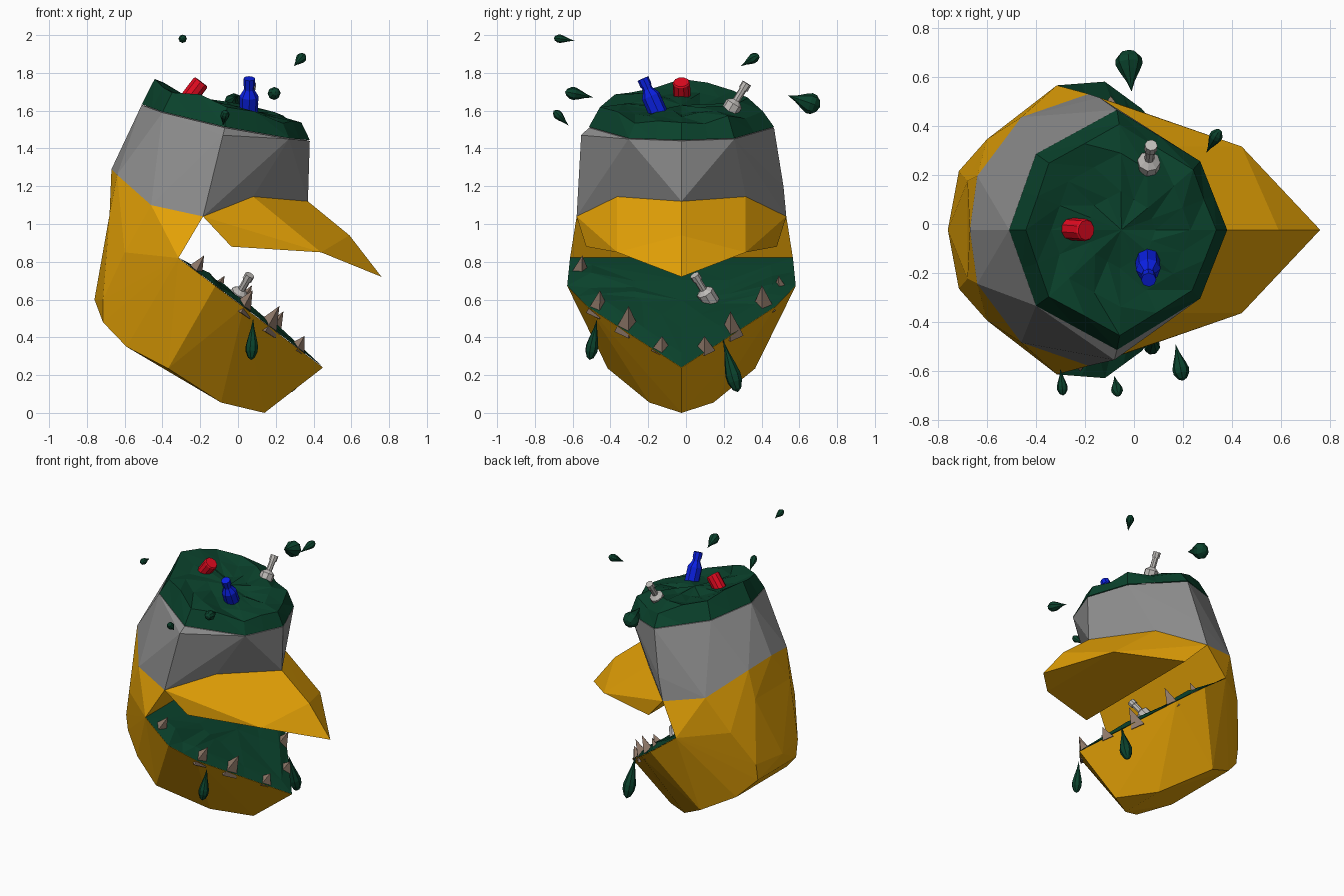
import bpy, bmesh, math, random
from mathutils import Vector

if "Cube" in bpy.data.objects:
    bpy.data.objects.remove(bpy.data.objects["Cube"])

random.seed(11)
YC = -0.024  # symmetry plane of the head


def mat(name, r, g, b):
    m = bpy.data.materials.new(name)
    m.diffuse_color = (r, g, b, 1)
    m.use_nodes = True
    m.node_tree.nodes["Principled BSDF"].inputs["Base Color"].default_value = m.diffuse_color
    return m


YELLOW = mat("ochre_yellow", 0.79, 0.365, 0.002)
GRAY = mat("mid_gray", 0.27, 0.27, 0.27)
GREEN = mat("dark_green", 0.003, 0.054, 0.025)
RED = mat("red", 0.75, 0.003, 0.014)
BLUE = mat("blue", 0.003, 0.014, 0.75)
PALE = mat("pale_gray", 0.52, 0.50, 0.48)
TAN = mat("tooth_tan", 0.26, 0.18, 0.135)


def finish(name, bm, material):
    bmesh.ops.recalc_face_normals(bm, faces=bm.faces)
    me = bpy.data.meshes.new(name)
    bm.to_mesh(me)
    bm.free()
    me.materials.append(material)
    ob = bpy.data.objects.new(name, me)
    bpy.context.collection.objects.link(ob)
    return ob


def hull(name, material, *half_lists, extra=()):
    """Faceted solids, each the hull of half points mirrored over YC, plus one-sided extras."""
    bm = bmesh.new()
    for pts in half_lists:
        vs = [bm.verts.new((x, YC + s * y, z)) for x, y, z in pts
              for s in ((1, -1) if y else (1,))]
        vs += [bm.verts.new(p) for p in extra]
        res = bmesh.ops.convex_hull(bm, input=vs)
        junk = {g for g in res["geom_interior"] + res["geom_unused"]
                if isinstance(g, bmesh.types.BMVert)}
        bmesh.ops.delete(bm, geom=list(junk), context='VERTS')
    return finish(name, bm, material)


def sludge(name, half_rim, centre, rings, up, split=2):
    """Lumpy sheet: rim shrunk in rings toward a centre, each lifted and jittered."""
    right = [Vector((x, YC + y, z)) for x, y, z in half_rim]
    left = [Vector((x, YC - y, z)) for x, y, z in reversed(half_rim) if y]
    corners = right + left
    rim = [a.lerp(b, i / split) for a, b in zip(corners, corners[1:] + corners[:1])
           for i in range(split)]
    c, up, n = Vector(centre), Vector(up).normalized(), len(rim)
    bm = bmesh.new()
    loops = [[bm.verts.new(c.lerp(p, k) + up * (lift + random.uniform(-j, j))) for p in rim]
             for k, lift, j in rings]
    mid = bm.verts.new(c + up * rings[-1][1])
    for i in range(n):
        k = (i + 1) % n
        for a, b in zip(loops, loops[1:]):
            bm.faces.new((a[i], a[k], b[k]))
            bm.faces.new((a[i], b[k], b[i]))
        bm.faces.new((loops[-1][i], loops[-1][k], mid))
    return finish(name, bm, GREEN)


def lathe(name, start, end, profile, sides, material):
    """Closed turned shape; profile is (fraction along axis, radius)."""
    a, b = Vector(start), Vector(end)
    q = (b - a).to_track_quat('Z', 'Y')
    bm = bmesh.new()
    loops = []
    for t, r in profile:
        loops.append([bm.verts.new(a.lerp(b, t) + q @ Vector(
            (r * math.cos(math.tau * i / sides), r * math.sin(math.tau * i / sides), 0)))
            for i in range(sides)])
    for lo, hi in zip(loops, loops[1:]):
        for i in range(sides):
            k = (i + 1) % sides
            bm.faces.new((lo[i], lo[k], hi[k], hi[i]))
    bm.faces.new(loops[0])
    bm.faces.new(loops[-1])
    bmesh.ops.remove_doubles(bm, verts=bm.verts, dist=0.0006)
    return finish(name, bm, material)


# Shared corner points
cheek, gape = (-0.185, 0.555, 1.04), (-0.315, 0.59, 0.82)
temple, brow, nose = (-0.46, 0.46, 1.10), (0.08, 0.34, 1.145), (0.37, 0, 1.12)
nape, nape_side = (-0.67, 0, 1.29), (-0.64, 0.22, 1.26)
back_top, back_side = (-0.68, 0.2, 1.05), (-0.6, 0.37, 0.85)
jaw_rim = [gape, (-0.12, 0.605, 0.672), (0.03, 0.495, 0.56), (0.45, 0, 0.24)]
crown_rim = [(-0.51, 0, 1.63), (-0.40, 0.31, 1.59), (-0.07, 0.49, 1.51),
             (0.27, 0.28, 1.45), (0.38, 0, 1.44)]

# Lower jaw and back of the head
hull("lower_jaw", YELLOW, jaw_rim + [
    (0.14, 0, 0), (-0.09, 0.17, 0.055), (-0.37, 0.39, 0.235), (-0.59, 0.29, 0.35),
    (-0.715, 0.22, 0.48), (-0.76, 0, 0.60), (-0.715, 0.24, 0.60), back_side, back_top])
hull("head_back", YELLOW, [nape, nape_side, back_top, back_side, temple, cheek, gape])

# Upper beak: main wedge plus the drooping tip
wing, ridge = (0.44, 0.34, 0.85), (0.59, 0, 0.94)
hull("upper_beak", YELLOW, [cheek, brow, nose, ridge, wing, (-0.035, 0.505, 0.88)],
     [ridge, wing, (0.76, 0, 0.72)])

# Gray band round the head, bulging at the sides and fuller on one of them
hull("head_band", GRAY, crown_rim + [nape, nape_side, temple, cheek, brow, nose,
                                     (-0.14, 0.54, 1.2), (-0.1, 0.51, 1.38)],
     extra=[(-0.08, -0.555, 1.47)])

# Sludge filling the open crown and the mouth
sludge("crown_sludge", crown_rim, (-0.06, YC, 1.545),
       [(1, 0.004, 0), (0.88, 0.11, 0.04), (0.64, 0.1, 0.025), (0.32, 0.085, 0.02)],
       (0.1, 0, 1))
sludge("mouth_sludge", jaw_rim, (0.0, YC, 0.581),
       [(1, 0.002, 0), (0.8, 0.022, 0.015), (0.42, 0.02, 0.012)], (0.604, 0, 0.797))

# Teeth standing on the jaw rim: y, base height, length, half width
for y, z, size, w in [(-0.56, 0.74, 0.11, 0.05), (-0.465, 0.53, 0.14, 0.065),
                      (-0.31, 0.43, 0.16, 0.07), (-0.13, 0.33, 0.09, 0.055),
                      (0.10, 0.33, 0.09, 0.055), (0.24, 0.41, 0.15, 0.065),
                      (0.41, 0.54, 0.16, 0.065), (0.50, 0.65, 0.09, 0.04)]:
    x = -0.315 + (0.82 - z) / 0.758 - (0.06 if size > 0.12 else 0.025)
    lathe("tooth", (x, y, z), (x + 0.5 * size, y * 0.98, z + 0.85 * size),
          [(0, w), (1, 0.0002)], 4, TAN)

# Flying and hanging drops: blob end, tip, radius
TEAR = [(0, 0.0002), (0.06, 0.55), (0.2, 0.95), (0.33, 1), (0.5, 0.75), (0.75, 0.3), (1, 0.0002)]
for a, b, r in [((-0.29, -0.70, 1.985), (-0.30, -0.59, 1.97), 0.022),
                ((0.35, 0.385, 1.895), (0.295, 0.29, 1.835), 0.027),
                ((0.20, -0.64, 1.70), (0.17, -0.49, 1.67), 0.034),
                ((-0.025, 0.71, 1.62), (-0.01, 0.54, 1.68), 0.056),
                ((-0.065, -0.70, 1.60), (-0.08, -0.62, 1.52), 0.024),
                ((0.07, -0.51, 0.28), (0.08, -0.47, 0.50), 0.034),
                ((0.285, 0.275, 0.11), (0.27, 0.195, 0.39), 0.042)]:
    lathe("sludge_drop", a, b, [(t, max(0.0002, f * r)) for t, f in TEAR], 8, GREEN)

# Rubbish stuck in the sludge
BOTTLE = [(0, 0.05), (0.58, 0.05), (0.74, 0.027), (0.83, 0.027), (0.83, 0.031), (1, 0.031)]
LONGNECK = [(0, 0.047), (0.5, 0.047), (0.58, 0.02), (0.85, 0.02), (0.85, 0.026), (1, 0.026)]
lathe("blue_bottle", (0.055, -0.13, 1.55), (0.06, -0.228, 1.77), BOTTLE, 8, BLUE)
lathe("red_can", (-0.265, -0.02, 1.66), (-0.195, -0.025, 1.752),
      [(0, 0.04), (0.08, 0.046), (0.94, 0.046), (1, 0.041)], 10, RED)
lathe("crown_bottle", (0.052, 0.19, 1.53), (0.07, 0.322, 1.745), LONGNECK, 8, PALE)
lathe("mouth_bottle", (-0.04, 0.155, 0.55), (0.063, 0.045, 0.73), LONGNECK, 8, PALE)
